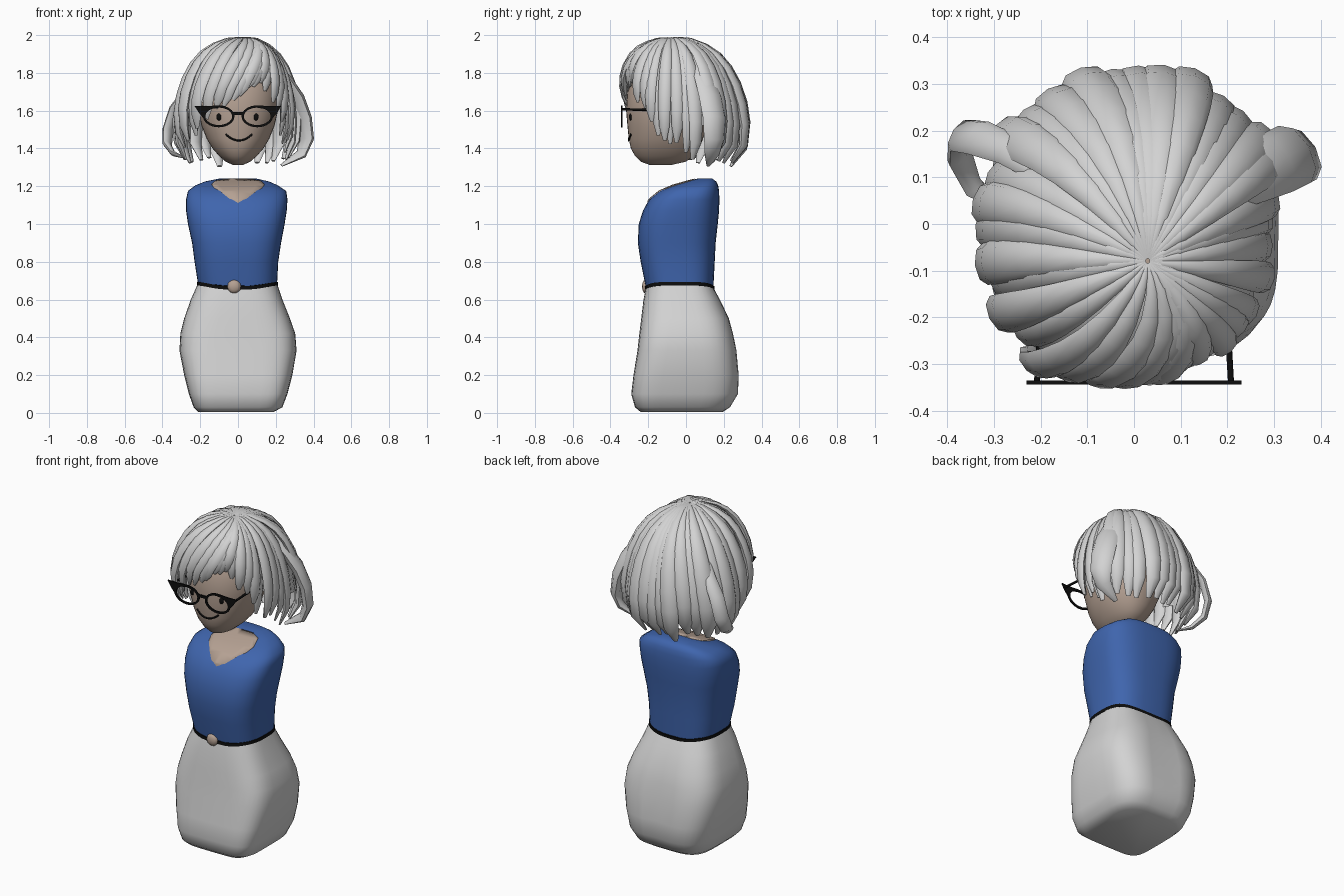
import bpy, bmesh, math, random
from mathutils import Vector

if "Cube" in bpy.data.objects:
    bpy.data.objects.remove(bpy.data.objects["Cube"])
random.seed(4)


def material(name, rgb):
    m = bpy.data.materials.new(name)
    m.diffuse_color = (*rgb, 1)
    m.use_nodes = True
    m.node_tree.nodes["Principled BSDF"].inputs["Base Color"].default_value = m.diffuse_color
    return m


GREY = material("silver_white", (0.65, 0.65, 0.65))
SKIN = material("skin", (0.46, 0.355, 0.29))
BLUE = material("blue_cloth", (0.05, 0.13, 0.42))
BLACK = material("black", (0.004, 0.004, 0.004))


def finish(name, bm, mat, angle=50):
    bmesh.ops.recalc_face_normals(bm, faces=bm.faces)
    me = bpy.data.meshes.new(name)
    bm.to_mesh(me)
    bm.free()
    ob = bpy.data.objects.new(name, me)
    bpy.context.collection.objects.link(ob)
    me.materials.append(mat)
    bpy.ops.object.select_all(action='DESELECT')
    ob.select_set(True)
    bpy.context.view_layer.objects.active = ob
    bpy.ops.object.shade_smooth_by_angle(angle=math.radians(angle))
    return ob


def skin_rings(bm, rings, caps=True):
    vs = [[bm.verts.new(p) for p in r] for r in rings]
    n = len(vs[0])
    for a, b in zip(vs, vs[1:]):
        for i in range(n):
            bm.faces.new((a[i], a[(i + 1) % n], b[(i + 1) % n], b[i]))
    if caps:
        bm.faces.new(vs[0])
        bm.faces.new(vs[-1])


def loft(name, rows, mat, powers, grow=0.0, segs=40, groove=0.0, front=1.0):
    """rows: z, x_min, x_max, y_min, y_max, dip at front and back; powers: squareness low to high;
    front: extra squareness of the lower front corners"""
    rings = []
    for j, (z, x0, x1, y0, y1, dip) in enumerate(rows):
        u = j / (len(rows) - 1)
        ring = []
        for i in range(segs):
            a = 2 * math.pi * i / segs
            c, s = math.cos(a), math.sin(a)
            e = 2 / (powers[0] + (powers[1] - powers[0]) * u)
            if s < 0:
                e /= 1 + (front - 1) * (1 - u)
            x = (x0 + x1) / 2 + ((x1 - x0) / 2 + grow) * math.copysign(abs(c) ** e, c)
            y = (y0 + y1) / 2 + ((y1 - y0) / 2 + grow) * math.copysign(abs(s) ** e, s)
            if s > 0:
                y -= groove * math.exp(-(x / 0.06) ** 2) * math.sin(math.pi * min(1, z / 0.65))
            ring.append((x, y, z + grow - dip * abs(s) ** 4))
        rings.append(ring)
    bm = bmesh.new()
    skin_rings(bm, rings)
    return finish(name, bm, mat)


def prism(name, pts, axis, lo, hi, mat):
    """extrude a 2D outline along y (points are x, z) or z (points are x, y)"""
    put = (lambda p, h: (p[0], h, p[1])) if axis == 'y' else (lambda p, h: (p[0], p[1], h))
    bm = bmesh.new()
    skin_rings(bm, [[put(p, lo) for p in pts], [put(p, hi) for p in pts]])
    return finish(name, bm, mat, 30)


def wire(name, pts, radius, mat):
    cu = bpy.data.curves.new(name, 'CURVE')
    cu.dimensions = '3D'
    cu.bevel_depth, cu.bevel_resolution, cu.use_fill_caps = radius, 2, True
    sp = cu.splines.new('POLY')
    sp.points.add(len(pts) - 1)
    for q, p in zip(sp.points, pts):
        q.co = (*p, 1)
    cu.materials.append(mat)
    ob = bpy.data.objects.new(name, cu)
    bpy.context.collection.objects.link(ob)


# Skirt
loft("skirt", [
    (0.005, -0.21, 0.19, -0.24, 0.195, 0), (0.03, -0.235, 0.235, -0.27, 0.235, 0),
    (0.10, -0.26, 0.262, -0.29, 0.278, 0), (0.20, -0.285, 0.288, -0.278, 0.282, 0),
    (0.33, -0.31, 0.31, -0.257, 0.27, 0), (0.42, -0.305, 0.303, -0.247, 0.252, 0),
    (0.50, -0.285, 0.275, -0.237, 0.23, 0), (0.60, -0.25, 0.235, -0.225, 0.182, 0),
    (0.685, -0.212, 0.207, -0.212, 0.145, 0.022)], GREY, (3.7, 2.9), groove=0.018, front=1.5)

# Top, with a skin panel in the neckline
top_rows = [
    (0.685, -0.212, 0.207, -0.212, 0.145, 0.022), (0.80, -0.23, 0.213, -0.24, 0.152, 0),
    (0.90, -0.243, 0.228, -0.255, 0.157, 0), (1.00, -0.265, 0.247, -0.25, 0.168, 0),
    (1.07, -0.275, 0.258, -0.228, 0.175, 0), (1.13, -0.275, 0.262, -0.195, 0.177, 0),
    (1.175, -0.265, 0.255, -0.14, 0.175, 0), (1.205, -0.225, 0.21, -0.07, 0.17, 0),
    (1.225, -0.175, 0.165, 0.0, 0.16, 0), (1.24, -0.10, 0.10, 0.06, 0.14, 0)]
loft("top", top_rows, BLUE, (2.9, 2.8))
neck = loft("neck_skin", top_rows, SKIN, (2.9, 2.8), grow=0.003)
outline = [(0, -0.205), (0.045, -0.19), (0.085, -0.15), (0.125, -0.10), (0.14, -0.05),
           (0.12, 0.02), (0.07, 0.045)]
cutter = prism("neck_cutter", outline + [(-x, y) for x, y in outline[:0:-1]], 'z', 1.0, 1.4, SKIN)
cutter.hide_render = True
cut = neck.modifiers.new("neckline", 'BOOLEAN')
cut.operation, cut.object, cut.solver = 'INTERSECT', cutter, 'EXACT'
bpy.context.view_layer.objects.active = neck
bpy.ops.object.modifier_apply(modifier="neckline")
bpy.data.objects.remove(cutter)

# Belt and buckle
loft("belt", [(z, -0.212, 0.207, -0.212, 0.145, 0.022) for z in (0.669, 0.688)], BLACK, (2.9, 2.9),
     grow=0.005)
bm = bmesh.new()
bmesh.ops.create_icosphere(bm, subdivisions=2, radius=0.037)
bmesh.ops.scale(bm, vec=(1, 0.5, 1), verts=bm.verts)
bmesh.ops.translate(bm, vec=(-0.02, -0.215, 0.669), verts=bm.verts)
finish("buckle", bm, SKIN)

# Head
head_rows = [
    (1.312, -0.025, 0.025, -0.19, -0.08, 0), (1.33, -0.065, 0.065, -0.24, 0.0, 0),
    (1.36, -0.10, 0.10, -0.27, 0.04, 0), (1.40, -0.135, 0.135, -0.292, 0.07, 0),
    (1.45, -0.165, 0.165, -0.303, 0.09, 0), (1.52, -0.193, 0.193, -0.31, 0.11, 0),
    (1.60, -0.212, 0.212, -0.317, 0.12, 0), (1.70, -0.215, 0.215, -0.31, 0.12, 0),
    (1.80, -0.19, 0.19, -0.27, 0.08, 0), (1.88, -0.13, 0.13, -0.20, 0.02, 0),
    (1.92, -0.06, 0.06, -0.14, -0.04, 0)]
loft("head", head_rows, SKIN, (2.15, 2.15))


def face_y(x, z):
    for a, b in zip(head_rows, head_rows[1:]):
        if a[0] <= z <= b[0]:
            t = (z - a[0]) / (b[0] - a[0])
            hx, y0, y1 = (a[k] + t * (b[k] - a[k]) for k in (2, 3, 4))
            return (y0 + y1) / 2 - (y1 - y0) / 2 * (1 - abs(x / hx) ** 2.15) ** (1 / 2.15)


# Eyes, smile
for side, x in (("left", -0.1), ("right", 0.095)):
    bm = bmesh.new()
    bmesh.ops.create_uvsphere(bm, u_segments=16, v_segments=8, radius=1)
    bmesh.ops.scale(bm, vec=(0.014, 0.008, 0.019), verts=bm.verts)
    bmesh.ops.translate(bm, vec=(x, face_y(x, 1.567), 1.567), verts=bm.verts)
    finish(side + "_eye", bm, BLACK)
smile = [(0.005 + 0.07 * u / 8, 1.442 + 0.033 * (u / 8) ** 2) for u in range(-8, 9)]
wire("smile", [(x, face_y(x, z) - 0.002, z) for x, z in smile], 0.005, BLACK)

# Glasses: rims, upswept corners, bridge, arms
for side, s in (("left", -1), ("right", 1)):
    bm = bmesh.new()
    rings = []
    for rx, rz, y in ((0.071, 0.046, -0.344), (0.083, 0.058, -0.344), (0.083, 0.058, -0.336),
                      (0.071, 0.046, -0.336), (0.071, 0.046, -0.344)):
        rings.append([(s * 0.102 + rx * math.cos(k * math.pi / 16), y,
                       1.57 + rz * math.sin(k * math.pi / 16)) for k in range(32)])
    skin_rings(bm, rings, caps=False)
    bmesh.ops.remove_doubles(bm, verts=bm.verts, dist=1e-5)
    finish(side + "_rim", bm, BLACK, 30)
    prism(side + "_corner", [(s * x, z) for x, z in (
        (0.10, 1.616), (0.15, 1.608), (0.175, 1.58), (0.183, 1.56), (0.208, 1.59), (0.23, 1.625),
        (0.17, 1.624), (0.10, 1.628))], 'y', -0.344, -0.336, BLACK)
    wire(side + "_arm", [(s * 0.208, -0.34, 1.607), (s * 0.201, -0.22, 1.605),
                         (s * 0.2, -0.1, 1.605)], 0.0065, BLACK)
prism("bridge", [(-0.025, 1.578), (0.025, 1.578), (0.025, 1.593), (-0.025, 1.593)],
      'y', -0.344, -0.336, BLACK)

# Hair: angle around the crown, reach, height of the tip
CROWN = Vector((0.03, -0.08, 1.982))
REACH = [(0, .245, 1.42), (20, .28, 1.37), (35, .345, 1.33), (60, .38, 1.32), (90, .40, 1.31),
         (115, .415, 1.31), (140, .41, 1.33), (165, .37, 1.35), (180, .335, 1.38), (200, .325, 1.43),
         (220, .315, 1.52), (235, .285, 1.60), (255, .258, 1.66), (270, .24, 1.70), (290, .23, 1.75),
         (308, .235, 1.68), (325, .24, 1.57), (340, .24, 1.48), (360, .245, 1.42)]
PROFILE = [(.015, 0), (.12, -.004), (.25, .007), (.45, .06), (.62, .135), (.76, .24), (.87, .375),
           (.95, .53), (.99, .69), (.97, .86), (1, 1)]


def hair_path(deg, scale=1.0, dr=0.0, dz=0.0):
    deg %= 360
    for a, b in zip(REACH, REACH[1:]):
        if a[0] <= deg <= b[0]:
            t = (deg - a[0]) / (b[0] - a[0])
            reach, tip = a[1] + t * (b[1] - a[1]) + dr, a[2] + t * (b[2] - a[2]) + dz
    swirl = 58 * math.exp(-((deg - 254) / 38) ** 2) - 15 * math.exp(-((deg - 130) / 50) ** 2)
    out = []
    for r, f in PROFILE:
        a = math.radians(deg + swirl * (1 - 0.4 * r - 0.6 * f))
        if f == 1:  # tips curl under, most at the back
            r = 0.88 + -0.07 * math.sin(a)
        out.append(CROWN + Vector((reach * r * scale * math.cos(a), reach * r * scale * math.sin(a),
                                   -(CROWN.z - tip) * f - (1 - scale) * 0.3)))
    return out


def lock(bm, path, widths, flat=0.42):
    rings = []
    for i, p in enumerate(path):
        t = (path[min(i + 1, len(path) - 1)] - path[max(i - 1, 0)]).normalized()
        side = t.cross(p - Vector((0.0, -0.05, 1.55))).normalized()
        nor = side.cross(t)
        rings.append([p + side * widths[i] * math.cos(k * math.pi / 4)
                      + nor * widths[i] * flat * math.sin(k * math.pi / 4) for k in range(8)])
    skin_rings(bm, rings)


bm = bmesh.new()
COUNT = 38
for k in range(COUNT):
    deg = 360 * k / COUNT + random.uniform(-2, 2)
    calm = 0.3 if 225 < deg < 310 else 1.0
    path = hair_path(deg, 1, random.uniform(-.018, .02) * calm, random.uniform(-.02, .035) * calm)
    full = max((p - CROWN).xy.length for p in path) * random.uniform(.108, .125)
    lock(bm, path, [0.004 + full * min(1, r * 1.1) *
                    (1 if f < .6 else .95 if f < .8 else .8 if f < .95 else .2)
                    for r, f in PROFILE], 0.5)
finish("hair_locks", bm, GREY, 60)

# Flicked-out side locks
FLICK_W = [.01, .04, .06, .07, .07, .062, .045, .012]
for name, pts in (
    ("right_flick", [(.12, .02, 1.88), (.19, .06, 1.84), (.25, .10, 1.76), (.305, .13, 1.67),
                     (.345, .15, 1.56), (.362, .15, 1.45), (.335, .14, 1.37), (.23, .12, 1.31)]),
    ("left_flick", [(-.13, .06, 1.84), (-.20, .11, 1.79), (-.27, .16, 1.70), (-.335, .185, 1.61),
                    (-.37, .19, 1.50), (-.375, .15, 1.42), (-.345, .08, 1.375), (-.28, .03, 1.35)])):
    bm = bmesh.new()
    lock(bm, [Vector(p) for p in pts], [w * (1 if name[0] == 'r' else .6) for w in FLICK_W], .5)
    finish(name, bm, GREY, 60)

# Hair base under the locks
bm = bmesh.new()
columns = [hair_path(d, 0.95)[:9] for d in range(0, 360, 6)]
skin_rings(bm, [list(r) for r in zip(*columns)], caps=False)
finish("hair_base", bm, GREY, 60)
